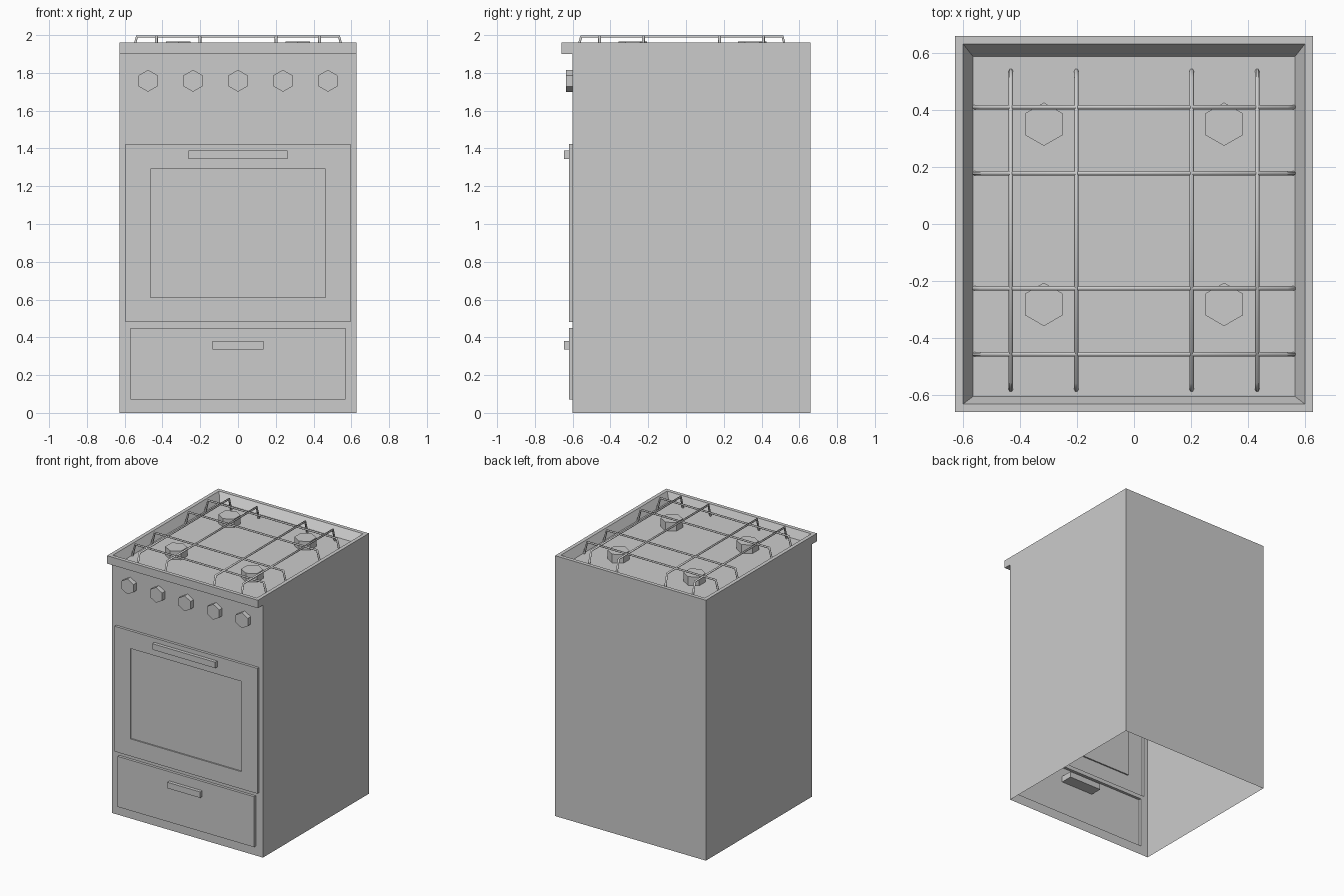
import bpy, bmesh
from math import radians

cube = bpy.data.objects.get("Cube")
if cube:
    bpy.data.objects.remove(cube, do_unlink=True)

GREY = (0.6, 0.6, 0.6, 1.0)
enamel = bpy.data.materials.new("grey_enamel")
enamel.use_nodes = True
enamel.diffuse_color = GREY
enamel.node_tree.nodes["Principled BSDF"].inputs["Base Color"].default_value = GREY

HALF_W, FRONT, BACK, LIP = 0.628, -0.6, 0.66, -0.66
TOP, FLOOR = 1.96, 1.9


def mesh_object(name, bm):
    mesh = bpy.data.meshes.new(name)
    bm.to_mesh(mesh)
    bm.free()
    mesh.materials.append(enamel)
    obj = bpy.data.objects.new(name, mesh)
    bpy.context.collection.objects.link(obj)
    return obj


def nested_rects(name, rects, place):
    """Sheet made of rectangles (u0, u1, v0, v1, depth) bridged from outside in, then capped."""
    bm = bmesh.new()
    rings = []
    for u0, u1, v0, v1, d in rects:
        corners = ((u0, v0), (u1, v0), (u1, v1), (u0, v1))
        rings.append([bm.verts.new(place(u, v, d)) for u, v in corners])
    for a, b in zip(rings, rings[1:]):
        for i in range(4):
            j = (i + 1) % 4
            bm.faces.new((a[i], a[j], b[j], b[i]))
    bm.faces.new(rings[-1])
    return mesh_object(name, bm)


def box(name, x0, x1, y0, y1, z0, z1):
    bm = bmesh.new()
    bmesh.ops.create_cube(bm, size=1)
    for v in bm.verts:
        v.co = (x1 if v.co.x > 0 else x0, y1 if v.co.y > 0 else y0, z1 if v.co.z > 0 else z0)
    return mesh_object(name, bm)


def hex_prism(name, location, radius, depth, tilt=0.0):
    bpy.ops.mesh.primitive_cylinder_add(vertices=6, radius=radius, depth=depth,
                                        location=location, rotation=(tilt, 0, 0))
    obj = bpy.context.object
    obj.name = name
    obj.data.materials.append(enamel)


def on_front(u, v, d):
    return (u, d, v)


def on_top(u, v, d):
    return (u, v, d)


# Hollow casing: side sheets, back and front lip, open underneath
bm = bmesh.new()
outline = [(FRONT, 0), (BACK, 0), (BACK, TOP), (LIP, TOP), (LIP, FLOOR), (FRONT, FLOOR)]
right = [bm.verts.new((HALF_W, y, z)) for y, z in outline]
left = [bm.verts.new((-HALF_W, y, z)) for y, z in outline]
bm.faces.new(right)
bm.faces.new(left[::-1])
for i in (1, 3, 4):
    bm.faces.new((right[i + 1], right[i], left[i], left[i + 1]))
mesh_object("casing", bm)

# Cooktop: flat rim, sloped walls, sunken floor
nested_rects("cooktop", [
    (-HALF_W, HALF_W, LIP, BACK, TOP),
    (-0.6, 0.6, -0.632, 0.632, TOP),
    (-0.565, 0.565, -0.605, 0.588, FLOOR)], on_top)

# Front panels with pressed-out drawer and oven door
SPLIT, PROUD = 0.465, -0.62
nested_rects("drawer_front", [
    (-HALF_W, HALF_W, 0, SPLIT, FRONT),
    (-0.568, 0.568, 0.07, 0.45, FRONT),
    (-0.568, 0.568, 0.07, 0.45, PROUD)], on_front)
nested_rects("oven_door", [
    (-HALF_W, HALF_W, SPLIT, FLOOR, FRONT),
    (-0.595, 0.595, 0.48, 1.423, FRONT),
    (-0.595, 0.595, 0.48, 1.423, PROUD),
    (-0.463, 0.463, 0.61, 1.29, PROUD),
    (-0.463, 0.463, 0.61, 1.29, PROUD + 0.01)], on_front)

# Handles
box("door_handle", -0.262, 0.262, -0.645, -0.53, 1.345, 1.39)
box("drawer_handle", -0.136, 0.136, -0.645, -0.53, 0.335, 0.38)

# Control knobs
for i in range(5):
    hex_prism(f"knob_{i + 1}", ((i - 2) * 0.238, -0.615, 1.758), 0.058, 0.04, radians(90))

# Burners
for x in (-0.316, 0.316):
    for y in (-0.282, 0.35):
        side = "left" if x > 0 else "right"
        row = "back" if y > 0 else "front"
        hex_prism(f"burner_{row}_{side}", (x, y, 1.932), 0.076, 0.066)

# Wire grate: crossing rods with bent, splayed feet
WIRE_R = 0.008


def add_rod(curve, start, end, place):
    path = [(start, 1.893), (start + 0.027, 2 - WIRE_R), (end - 0.027, 2 - WIRE_R), (end, 1.893)]
    spline = curve.splines.new("POLY")
    spline.points.add(len(path) - 1)
    for point, (t, z) in zip(spline.points, path):
        point.co = (*place(t, z), 1)


curve = bpy.data.curves.new("grate", "CURVE")
curve.dimensions = "3D"
curve.bevel_depth = WIRE_R
curve.bevel_resolution = 1
curve.use_fill_caps = True
for x in (-0.432, -0.202, 0.202, 0.432):
    add_rod(curve, -0.582, 0.538, lambda t, z: (x, t, z))
for y in (-0.457, -0.226, 0.178, 0.41):
    add_rod(curve, -0.562, 0.562, lambda t, z: (t, y, z))
curve.materials.append(enamel)
grate = bpy.data.objects.new("grate", curve)
bpy.context.collection.objects.link(grate)
bpy.ops.object.select_all(action="DESELECT")
grate.select_set(True)
bpy.context.view_layer.objects.active = grate
bpy.ops.object.convert(target="MESH")
